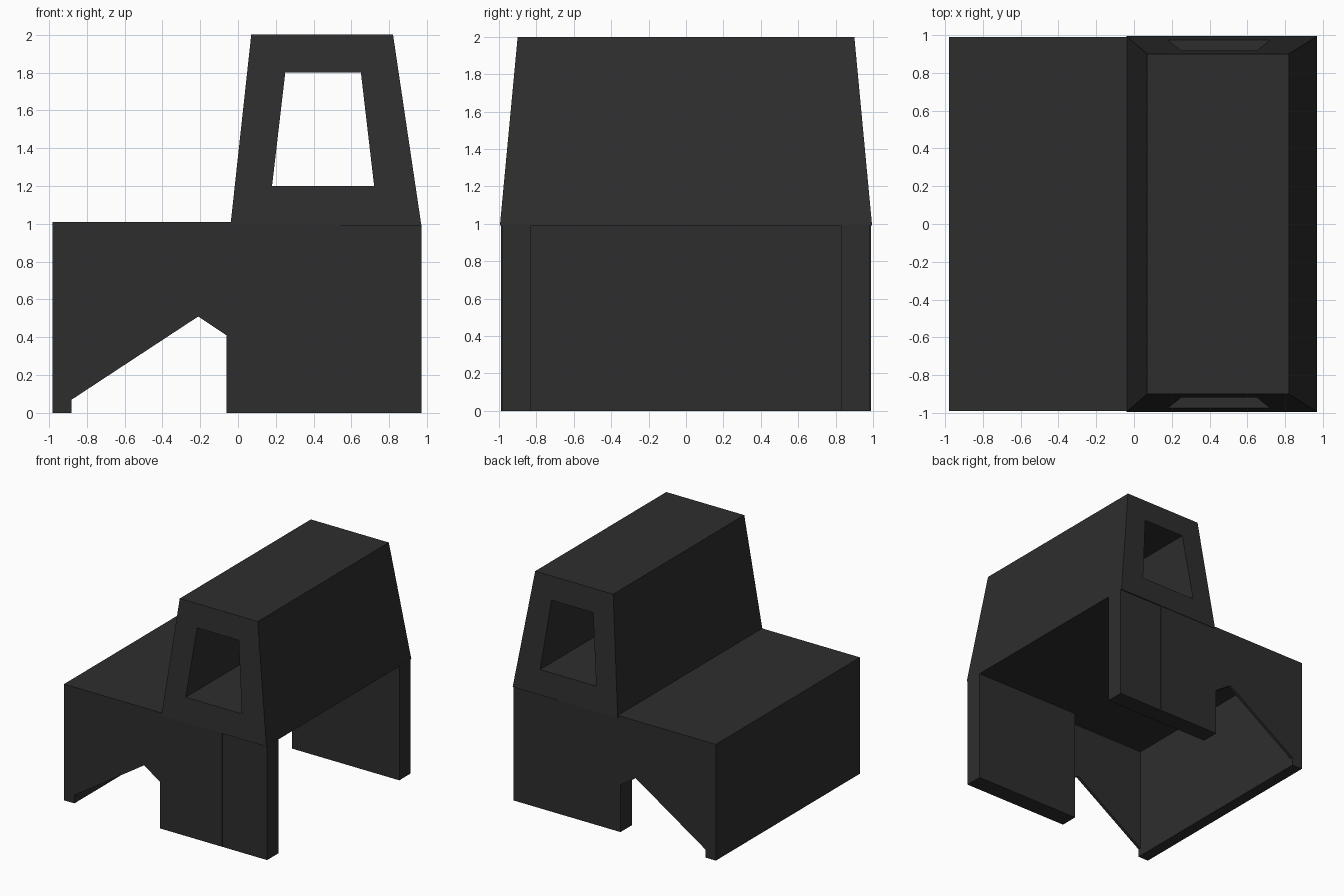
import bpy, bmesh

if "Cube" in bpy.data.objects:
    bpy.data.objects.remove(bpy.data.objects["Cube"])

# One dark paint for everything
paint = bpy.data.materials.new("charcoal")
paint.diffuse_color = (0.027, 0.027, 0.027, 1)
paint.use_nodes = True
paint.node_tree.nodes["Principled BSDF"].inputs["Base Color"].default_value = paint.diffuse_color


def add_object(name, bm):
    bmesh.ops.recalc_face_normals(bm, faces=bm.faces)
    mesh = bpy.data.meshes.new(name)
    bm.to_mesh(mesh)
    bm.free()
    mesh.materials.append(paint)
    obj = bpy.data.objects.new(name, mesh)
    bpy.context.collection.objects.link(obj)
    return obj


def prism(name, profile, y0, y1):
    """Extrude an x-z outline from y0 to y1."""
    bm = bmesh.new()
    face = bm.faces.new([bm.verts.new((x, y0, z)) for x, z in profile])
    new = bmesh.ops.extrude_face_region(bm, geom=[face])["geom"]
    verts = [v for v in new if isinstance(v, bmesh.types.BMVert)]
    bmesh.ops.translate(bm, vec=(0, y1 - y0, 0), verts=verts)
    return add_object(name, bm)


def box(name, x0, x1, y0, y1, z0, z1):
    return prism(name, [(x0, z0), (x1, z0), (x1, z1), (x0, z1)], y0, y1)


# Side panels with a pointed arch, and the legs behind them
arch = [(-0.98, 0), (-0.88, 0), (-0.88, 0.07), (-0.21, 0.51),
        (0.54, 0.01), (0.54, 1.01), (-0.98, 1.01)]
for side, s in (("front", -1), ("back", 1)):
    prism(side + "_side_panel", arch, s * 0.99, s * 0.965)
    box(side + "_leg", -0.06, 0.97, s * 0.985, s * 0.83, 0, 0.995)

# End wall and deck of the open-bottomed body
box("end_wall", -0.98, -0.88, -0.989, 0.989, 0, 1.009)
box("deck", -0.98, 0.54, -0.988, 0.988, 0.99, 1.01)

# Tapered cabin
bm = bmesh.new()
rings = [[bm.verts.new((x, y, z)) for x, y in ((x0, -w), (x1, -w), (x1, w), (x0, w))]
         for x0, x1, w, z in ((-0.04, 0.97, 0.995, 0.99), (0.07, 0.82, 0.9, 2.0))]
bm.faces.new(rings[0])
bm.faces.new(rings[1])
for i in range(4):
    j = (i + 1) % 4
    bm.faces.new((rings[0][i], rings[0][j], rings[1][j], rings[1][i]))
cabin = add_object("cabin", bm)

# Window opening straight through the cabin
cutter = prism("window_cutter", [(0.18, 1.2), (0.72, 1.2), (0.65, 1.8), (0.25, 1.8)], -1.5, 1.5)
cutter.hide_render = True
cutter.hide_set(True)
cut = cabin.modifiers.new("window", 'BOOLEAN')
cut.operation = 'DIFFERENCE'
cut.solver = 'EXACT'
cut.object = cutter
